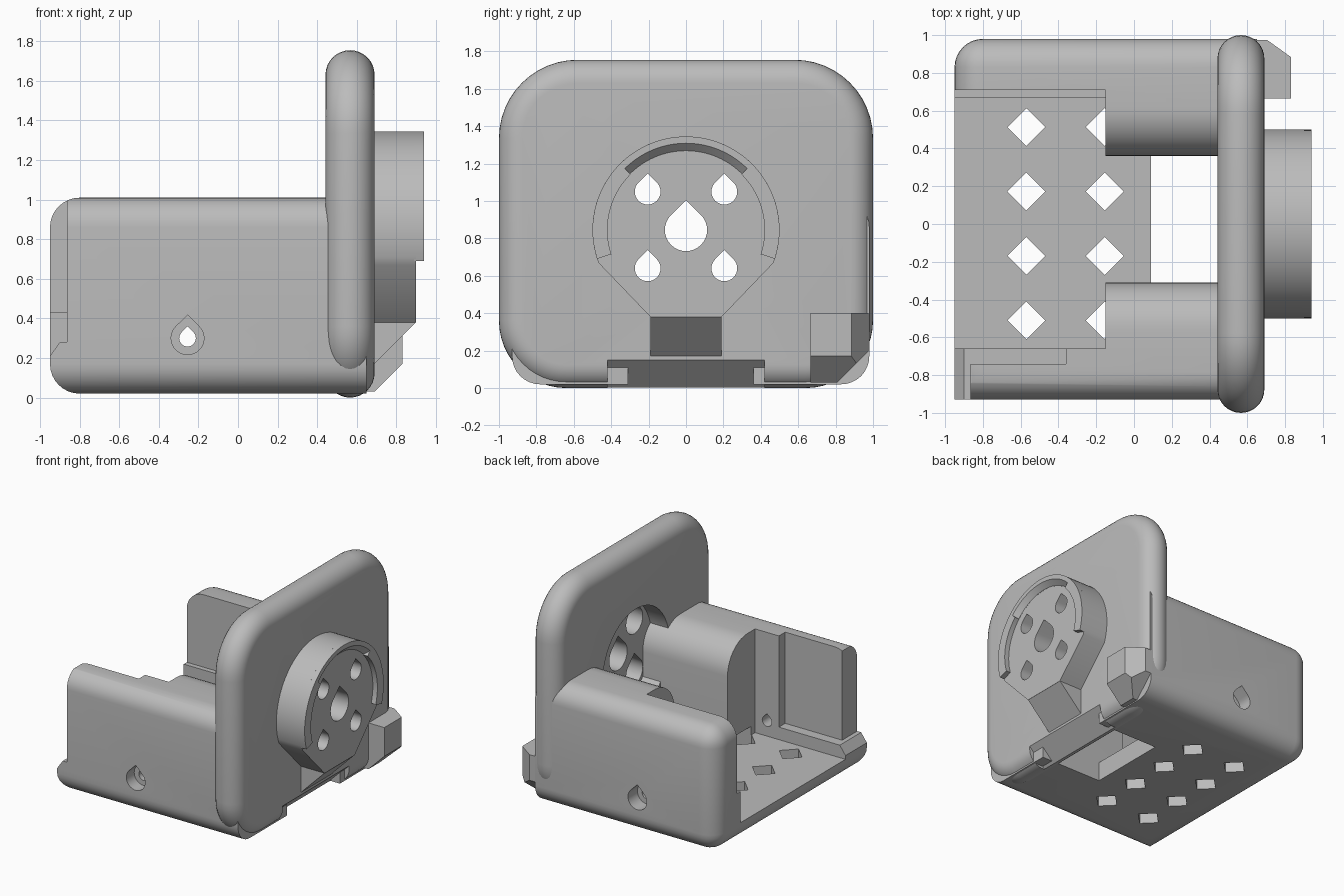
import bpy, bmesh
from math import sin, cos, pi, radians

if "Cube" in bpy.data.objects:
    bpy.data.objects.remove(bpy.data.objects["Cube"])

grey = bpy.data.materials.new("matte_grey")
grey.use_nodes = True
grey.diffuse_color = (0.5, 0.5, 0.5, 1)
grey.node_tree.nodes["Principled BSDF"].inputs["Base Color"].default_value = (0.5, 0.5, 0.5, 1)

PLACE = {"x": lambda u, v, w: (w, u, v),
         "y": lambda u, v, w: (u, w, v),
         "z": lambda u, v, w: (u, v, w)}


def finish(name, bm):
    bmesh.ops.recalc_face_normals(bm, faces=bm.faces)
    mesh = bpy.data.meshes.new(name)
    bm.to_mesh(mesh)
    bm.free()
    mesh.materials.append(grey)
    ob = bpy.data.objects.new(name, mesh)
    bpy.context.collection.objects.link(ob)
    return ob


def loft(name, rings, axis):
    """Skin matching outlines, given as (points, position along axis)."""
    bm = bmesh.new()
    loops = [[bm.verts.new(PLACE[axis](u, v, w)) for u, v in pts] for pts, w in rings]
    n = len(loops[0])
    for a, b in zip(loops, loops[1:]):
        for i in range(n):
            j = (i + 1) % n
            bm.faces.new((a[i], a[j], b[j], b[i]))
    bm.faces.new(loops[0])
    bm.faces.new(loops[-1])
    return finish(name, bm)


def prism(name, pts, axis, lo, hi):
    return loft(name, [(pts, lo), (pts, hi)], axis)


def box(name, x, y, z):
    return prism(name, [(x[0], y[0]), (x[1], y[0]), (x[1], y[1]), (x[0], y[1])], "z", *z)


def arc(cu, cv, r, a0, a1, n):
    return [(cu + r * cos(radians(a0 + (a1 - a0) * i / n)),
             cv + r * sin(radians(a0 + (a1 - a0) * i / n))) for i in range(n + 1)]


def teardrop(u, v, r):
    return arc(u, v, r, 135, 405, 24) + [(u, v + r * 1.414)]


def cut(ob, cutters):
    for c in cutters:
        m = ob.modifiers.new("cut", "BOOLEAN")
        m.operation, m.solver, m.object = "DIFFERENCE", "EXACT", c
        dg = bpy.context.evaluated_depsgraph_get()
        mesh = bpy.data.meshes.new_from_object(ob.evaluated_get(dg))
        ob.modifiers.clear()
        ob.data = mesh


def discard(cutters):
    for c in cutters:
        bpy.data.objects.remove(c)


# Tray: block with rounded outer edges, sharp at one open corner
tray = box("tray", (-0.95, 0.65), (-0.93, 0.98), (0.02, 1.01))
bm = bmesh.new()
bm.from_mesh(tray.data)
round_edges = []
for e in bm.edges:
    mid = (e.verts[0].co + e.verts[1].co) / 2
    if mid.x > 0.6 or (mid.x < -0.9 and mid.y < -0.9):
        continue
    round_edges.append(e)
bmesh.ops.bevel(bm, geom=round_edges, offset=0.15, segments=8, profile=0.5, affect="EDGES")
bmesh.ops.recalc_face_normals(bm, faces=bm.faces)
bm.to_mesh(tray.data)
bm.free()

# Tray pockets: main bay, flared slot between the inner blocks, floor opening
FLOOR = 0.18
flare = ([(-0.31, FLOOR)] + [(0.36, FLOOR)] + arc(0.61, 0.76, 0.25, 180, 90, 10)
         + [(0.61, 1.2), (-0.56, 1.2)] + arc(-0.56, 0.76, 0.25, 90, 0, 10))
tray_cuts = [
    box("cut_bay", (-1.1, -0.15), (-0.66, 0.67), (FLOOR, 1.2)),
    box("cut_upper_bay", (-1.1, -0.15), (0.6, 0.71), (0.43, 1.2)),
    box("cut_side_pocket", (-0.866, -0.36), (-0.74, -0.6), (0.28, 1.2)),
    prism("cut_slot", flare, "x", -0.2, 0.8),
    box("cut_floor_opening", (0.09, 0.8), (-0.31, 0.36), (-0.1, 0.3)),
    prism("cut_open_corner", [(-1.0, 0.14), (-0.9, 0.28), (-0.865, 0.28), (-0.865, 1.2),
                              (-1.0, 1.2)], "y", -1.2, -0.655),
]
# Diamond vents in the floor
for x in (-0.57, -0.155):
    for i in range(4):
        y = -0.51 + 0.341 * i
        d = 0.1
        tray_cuts.append(prism("cut_vent", [(x - d, y), (x, y - d), (x + d, y), (x, y + d)],
                               "z", -0.1, 0.25))
# Counterbored teardrop screw holes through both side walls
tray_cuts += [
    prism("cut_screw", teardrop(-0.255, 0.3, 0.042), "y", -1.2, 1.2),
    prism("cut_screw_head", teardrop(-0.255, 0.3, 0.083), "y", -1.2, -0.83),
    prism("cut_screw_head", teardrop(-0.255, 0.3, 0.083), "y", 0.86, 1.2),
]
cut(tray, tray_cuts)
discard(tray_cuts)


# Upright plate with a fully rounded rim
def plate_outline(inset):
    top, low = 0.42, 0.36
    return (arc(1 - top, 1.755 - top, top - inset, 0, 90, 12)
            + arc(top - 1, 1.755 - top, top - inset, 90, 180, 12)
            + arc(low - 1, low, low - inset, 180, 270, 12)
            + arc(1 - low, low, low - inset, 270, 360, 12))


R = 0.124
rings = []
for i in range(17):
    t = pi * i / 16
    rings.append((plate_outline(R * (1 - sin(t))), 0.566 - R * cos(t)))
plate = loft("upright_plate", rings, "x")

# Round boss with a tapered underside
CZ = 0.845
boss = prism("boss", arc(0, CZ, 0.5, -20.5, 200.5, 48) + [(-0.19, 0.38), (0.19, 0.38)],
             "x", 0.64, 0.90)
rim = prism("boss_rim", arc(0, CZ, 0.5, -18, 198, 48) + arc(0, CZ, 0.42, 198, -18, 48),
            "x", 0.89, 0.94)
boss_foot = prism("boss_foot", [(0.6, 0.41), (0.899, 0.41), (0.899, 0.38), (0.67, 0.15),
                                (0.6, 0.15)], "y", -0.19, 0.19)

# Chamfered arc inside the top of the rim
rim_cut = loft("cut_rim", [(arc(0, CZ, r, 45, 135, 24) + [(0, CZ)], x)
                           for r, x in ((0.424, 0.901), (0.474, 0.95))], "x")
cut(rim, [rim_cut])

# Mounting holes through plate and boss, wider on the inside
holes = [prism("cut_centre_hole", teardrop(0, CZ, 0.113), "x", 0.3, 1.1)]
for y in (-0.205, 0.205):
    for z in (0.64, 1.05):
        holes.append(prism("cut_hole", teardrop(y, z, 0.069), "x", 0.3, 1.1))
        holes.append(prism("cut_counterbore", teardrop(y, z, 0.105), "x", 0.3, 0.8))
recess = prism("cut_recess", arc(0, CZ, 0.42, 0, 352.5, 47), "x", 0.3, 0.6)
under = prism("cut_underside", [(0.72, 0.18), (0.53, -0.01), (0.75, -0.05), (0.75, 0.18)],
              "y", -0.42, 0.42)
cut(plate, [recess, under] + holes)
cut(boss, holes)
discard([recess, under, rim_cut] + holes)

# Corner bracket, chamfered below and outward
bracket = box("corner_bracket", (0.6, 0.83), (0.665, 0.975), (0.03, 0.4))
side = prism("cut_side", [(0.69, 0.985), (0.85, 0.87), (1.0, 0.87), (1.0, 1.2), (0.69, 1.2)],
             "z", -0.2, 0.6)
below = prism("cut_below", [(0.68, 0.02), (0.85, 0.19), (1.0, 0.19), (1.0, -0.2), (0.68, -0.2)],
              "y", 0.5, 1.1)
corner = prism("cut_corner", [(0.78, 0.0), (1.05, 0.27), (1.05, 0.0)], "x", 0.5, 1.0)
cut(bracket, [side, below, corner])
discard([side, below, corner])

# Smooth shading with crisp edges
bpy.ops.object.select_all(action="DESELECT")
for ob in (tray, plate, boss, rim, boss_foot, bracket):
    ob.select_set(True)
bpy.context.view_layer.objects.active = tray
bpy.ops.object.shade_smooth_by_angle(angle=radians(30))
